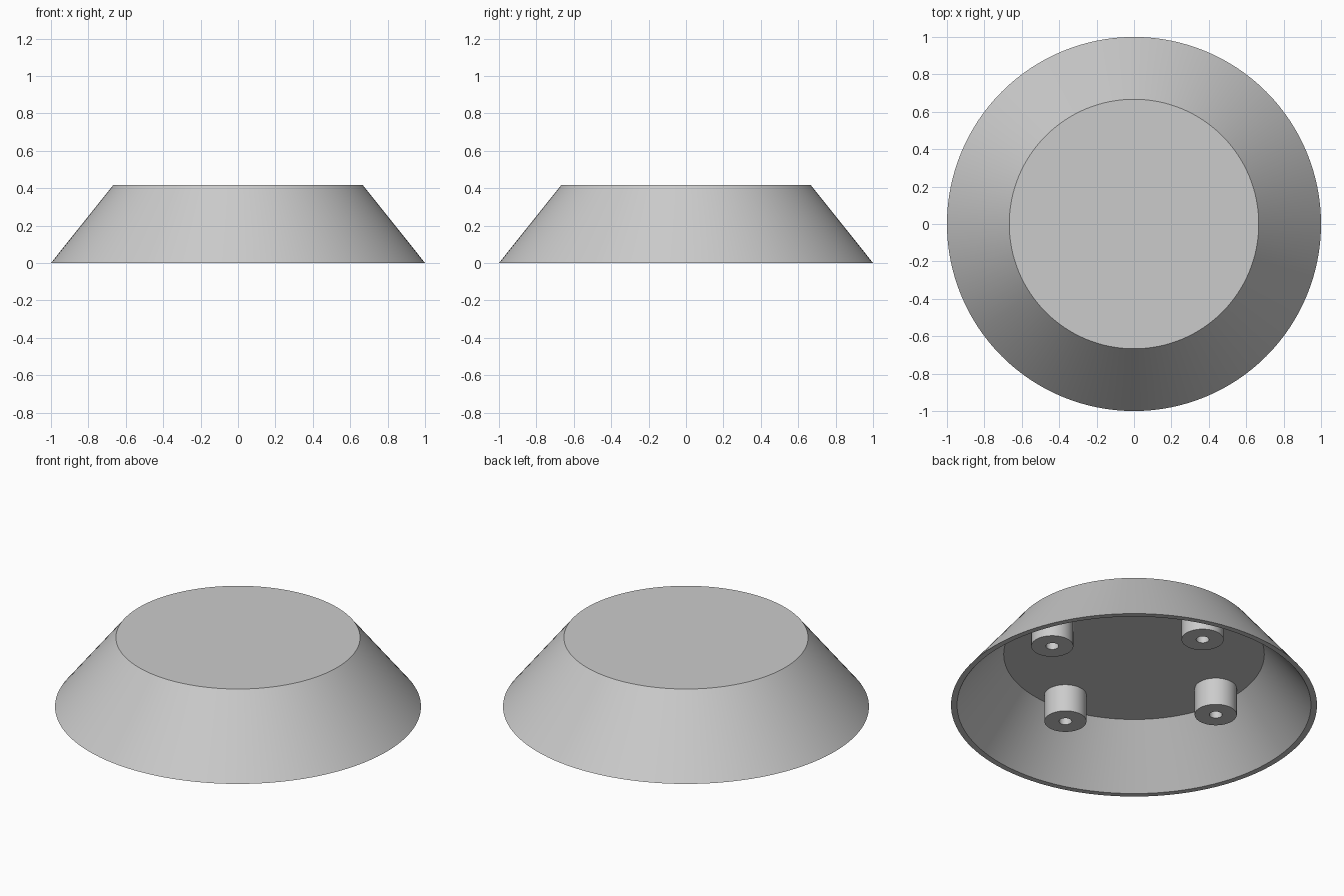
import bpy
import bmesh
from math import cos, sin, pi, radians

cube = bpy.data.objects.get("Cube")
if cube:
    bpy.data.objects.remove(cube, do_unlink=True)

grey = bpy.data.materials.new("light grey")
grey.use_nodes = True
colour = (0.6, 0.6, 0.6, 1)
grey.diffuse_color = colour
grey.node_tree.nodes["Principled BSDF"].inputs["Base Color"].default_value = colour


def lathe(name, profile, sides, location=(0, 0, 0)):
    """Spin an (r, z) profile that starts and ends on the axis into a closed solid."""
    bm = bmesh.new()
    verts = [bm.verts.new((r, 0, z)) for r, z in profile]
    edges = [bm.edges.new(pair) for pair in zip(verts, verts[1:])]
    bmesh.ops.spin(bm, geom=verts + edges, cent=(0, 0, 0), axis=(0, 0, 1),
                   angle=2 * pi, steps=sides)
    bmesh.ops.remove_doubles(bm, verts=bm.verts, dist=0.0001)
    bmesh.ops.recalc_face_normals(bm, faces=bm.faces)
    mesh = bpy.data.meshes.new(name)
    bm.to_mesh(mesh)
    bm.free()
    mesh.materials.append(grey)
    obj = bpy.data.objects.new(name, mesh)
    obj.location = location
    bpy.context.collection.objects.link(obj)
    bpy.ops.object.select_all(action="DESELECT")
    obj.select_set(True)
    bpy.context.view_layer.objects.active = obj
    bpy.ops.object.shade_smooth_by_angle(angle=radians(30))
    return obj


# Hollow tapered shell: thick top, thin sloping wall, open underneath
TOP, CEILING = 0.417, 0.32
lathe("tapered_shell",
      [(0, TOP), (0.667, TOP), (1, 0), (0.967, 0), (0.712, CEILING), (0, CEILING)], 128)

# Four screw bosses with blind holes hanging from the ceiling
BOSS_END = 0.155
boss_profile = [(0, CEILING + 0.02), (0.115, CEILING + 0.02), (0.115, BOSS_END),
                (0.035, BOSS_END), (0.035, CEILING - 0.005), (0, CEILING - 0.005)]
for i, side in enumerate(("left", "back", "right", "front")):
    a = i * pi / 2
    lathe(f"screw_boss_{side}", boss_profile, 48, (0.583 * cos(a), 0.583 * sin(a), 0))
